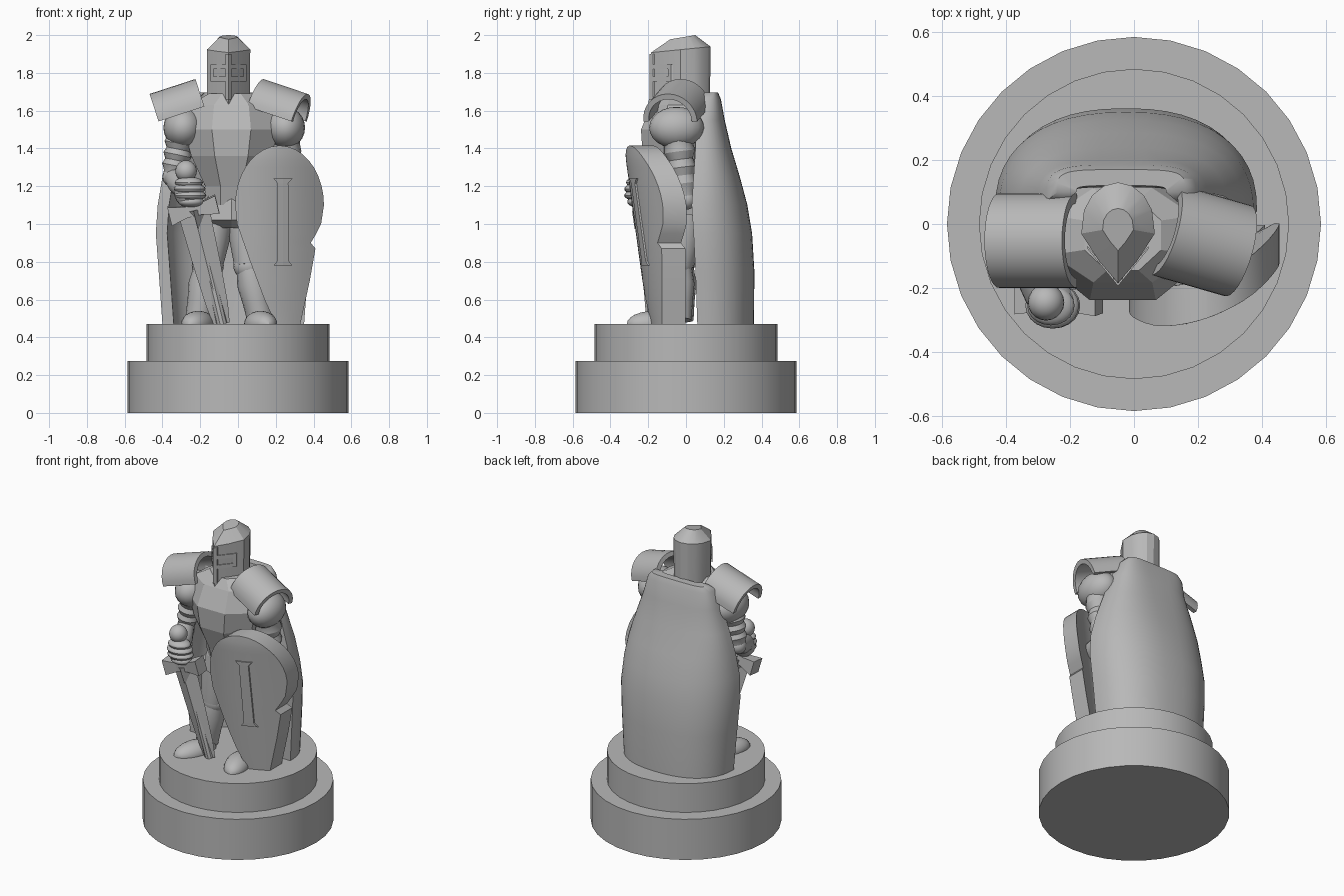
import bpy, bmesh, math
from mathutils import Vector, Matrix

if "Cube" in bpy.data.objects:
    bpy.data.objects.remove(bpy.data.objects["Cube"])

stone = bpy.data.materials.new("stone_grey")
stone.use_nodes = True
GREY = (0.48, 0.48, 0.48, 1)
stone.diffuse_color = GREY
stone.node_tree.nodes["Principled BSDF"].inputs["Base Color"].default_value = GREY


def finish(name, bm, angle=30):
    bmesh.ops.recalc_face_normals(bm, faces=bm.faces[:])
    mesh = bpy.data.meshes.new(name)
    bm.to_mesh(mesh)
    bm.free()
    mesh.materials.append(stone)
    ob = bpy.data.objects.new(name, mesh)
    bpy.context.collection.objects.link(ob)
    if angle:
        bpy.ops.object.select_all(action="DESELECT")
        ob.select_set(True)
        bpy.context.view_layer.objects.active = ob
        bpy.ops.object.shade_smooth_by_angle(angle=math.radians(angle))


def loft(name, rings, matrix=None, angle=30):
    """Skin closed rings of equal length and cap both ends."""
    bm = bmesh.new()
    rows = [[bm.verts.new(p) for p in ring] for ring in rings]
    n = len(rows[0])
    for a, b in zip(rows, rows[1:]):
        for i in range(n):
            j = (i + 1) % n
            bm.faces.new((a[i], a[j], b[j], b[i]))
    bm.faces.new(rows[0])
    bm.faces.new(rows[-1])
    if matrix:
        bmesh.ops.transform(bm, matrix=matrix, verts=bm.verts[:])
    finish(name, bm, angle)


def oval(cx, cy, z, rx, ry, n=16, turn=0.0):
    return [(cx + rx * math.cos(turn + math.tau * i / n),
             cy + ry * math.sin(turn + math.tau * i / n), z) for i in range(n)]


def along(a, b):
    """Frame at a whose z axis points to b, keeping its x axis near world x."""
    z = (Vector(b) - Vector(a)).normalized()
    y = z.cross(Vector((1, 0, 0))).normalized()
    x = y.cross(z)
    rot = Matrix((x, y, z)).transposed().to_4x4()
    return Matrix.Translation(a) @ rot, (Vector(b) - Vector(a)).length


def limb(name, a, b, radii, n=16):
    frame, length = along(a, b)
    last = len(radii) - 1
    loft(name, [oval(0, 0, length * i / last, r, r, n) for i, r in enumerate(radii)], frame)


def ball(name, centre, size, turn=0):
    bm = bmesh.new()
    m = (Matrix.Translation(centre) @ Matrix.Rotation(turn, 4, "Z")
         @ Matrix.Diagonal((*size, 1)))
    bmesh.ops.create_uvsphere(bm, u_segments=20, v_segments=12, radius=1, matrix=m)
    finish(name, bm)


def lerp(table, z):
    """Read a descending table of (z, value) pairs."""
    for (z0, v0), (z1, v1) in zip(table, table[1:]):
        if z >= z1:
            return v0 + (v1 - v0) * (z0 - z) / (z0 - z1)
    return table[-1][1]


# Plinth
for name, r, low, high in (("plinth_base", 0.585, 0, 0.275), ("plinth_step", 0.485, 0.275, 0.47)):
    loft(name, [oval(0, 0, z, r, r, 32) for z in (low, high)], angle=15)

# Faceted torso and hip armour
BX, BY = -0.035, -0.035
body = ((1.1, 0.15, 0.12), (1.2, 0.15, 0.15), (1.36, 0.23, 0.21),
        (1.5, 0.27, 0.22), (1.63, 0.24, 0.16), (1.69, 0.13, 0.12))
loft("breastplate", [oval(BX, BY, z, rx, ry, 8, math.pi / 8) for z, rx, ry in body], angle=0)
hips = ((1.22, 0.14, 0.13), (1.12, 0.18, 0.16), (1.02, 0.19, 0.17), (0.98, 0.13, 0.11))
loft("hip_armour", [oval(BX, 0.0, z, rx, ry, 8) for z, rx, ry in hips], angle=0)

# Helmet: pointed in front, round at the back, faceted crown
HX, HY = -0.05, -0.01


def helm_ring(scale, base, slope):
    pts = [(0, -0.175), (0.06, -0.105), (0.115, -0.02)]
    pts += [(0.115 * math.cos(t), 0.14 * math.sin(t))
            for t in (math.pi * i / 8 for i in range(1, 8))]
    pts += [(-0.115, -0.02), (-0.06, -0.105)]
    return [(HX + x * scale, HY + y * scale, base + slope * y) for x, y in pts]


loft("helmet", [helm_ring(0.98, 1.65, 0.1), helm_ring(1, 1.925, 0.1),
                helm_ring(0.42, 1.99, 0.07)], angle=25)


def visor(name, x0, x1, z0, z1):
    """Thin plate folded over the pointed face."""
    xs = [x0, (x0 + x1) / 2, x1]
    front = [(HX + x, HY - 0.184 + abs(x) * 1.22) for x in xs]
    ring = front + [(x, y + 0.009) for x, y in reversed(front)]
    loft(name, [[(x, y, z) for x, y in ring] for z in (z0, z1)], angle=0)


visor("visor_ridge", -0.016, 0.016, 1.66, 1.9)
visor("visor_upper_bar", -0.095, 0.095, 1.82, 1.845)
visor("visor_lower_bar", -0.095, 0.095, 1.755, 1.78)
for side, s in (("left", 1), ("right", -1)):
    visor(side + "_visor_end", *sorted((s * 0.08, s * 0.095)), 1.755, 1.845)

# Shoulder plates: half tubes sloping down and outward
arc = [math.radians(-2 + 184 * i / 16) for i in range(17)]
tube = [(r * math.cos(t), r * math.sin(t))
        for r, sweep in ((0.148, arc), (0.118, arc[::-1])) for t in sweep]
for side, s, x, yaw in (("left", 1, 0.215, -16), ("right", -1, -0.308, 0)):
    place = (Matrix.Translation((x, -0.052, 1.585)) @ Matrix.Rotation(math.radians(yaw), 4, "Z")
             @ Matrix.Rotation(math.radians(18 * s), 4, "Y"))
    loft(side + "_shoulder_plate", [[(s * e, y, z) for y, z in tube]
                                    for e in (-0.135, 0.12)], place)

# Arms with banded sleeves
band = [0.075, 0.082, 0.065, 0.076, 0.06, 0.07, 0.055, 0.05]
arms = {"left": ((0.25, -0.05, 1.51), (0.26, 0.0, 1.13), (0.2, -0.19, 1.1)),
        "right": ((-0.29, -0.055, 1.51), (-0.345, -0.06, 1.25), (-0.27, -0.25, 1.18))}
for side, (shoulder, elbow, hand) in arms.items():
    ball(side + "_shoulder", shoulder, (0.105, 0.145, 0.11))
    limb(side + "_upper_arm", shoulder, elbow, [0.09, 0.085] + band)
    ball(side + "_elbow", elbow, (0.055, 0.055, 0.055))
    limb(side + "_forearm", elbow, hand, [0.05, 0.065, 0.06])

# Right fist and its finger rolls
grip, tip = Vector((-0.26, -0.245, 1.17)), Vector((-0.085, -0.18, 0.47))
frame, reach = along(grip, tip)
ball("right_fist", grip, (0.078, 0.07, 0.085))
for i, width in enumerate((0.074, 0.084, 0.084, 0.068)):
    ball("finger_%d" % (i + 1), grip + Vector((0.004 * i, -0.01, 0.05 - 0.034 * i)),
         (width, width - 0.012, 0.03))

# Sword standing point down
ball("pommel", grip + Vector((-0.015, 0, 0.11)), (0.057, 0.057, 0.057))
limb("sword_handle", grip + Vector((-0.015, 0, 0.1)), tip, [0.03, 0.03], 10)
blade = ((0.1, 0.085, 0.035), (0.4, 0.072, 0.03), (0.62, 0.058, 0.025), (reach, 0.042, 0.015))
loft("sword_blade", [oval(0, 0, z, w, d, 4) for z, w, d in blade], frame, angle=0)
guard = ((-0.13, 0.05, 0.045), (-0.04, 0.03, 0.035), (0.04, 0.03, 0.035), (0.13, 0.05, 0.045))
loft("sword_guard", [[(x, -d, 0.1 - h), (x, d, 0.1 - h), (x, d, 0.1 + h), (x, -d, 0.1 + h)]
                     for x, h, d in guard], frame, angle=0)
loft("guard_point", [oval(0, 0, 0.1, 0.075, 0.05, 4), oval(0, 0, 0.2, 0.01, 0.045, 4)],
     frame, angle=0)

# Legs, knees and pointed boots
legs = {"left": ((0.05, 0.0, 1.05), (0.06, -0.04, 0.78), (0.12, -0.04, 0.49), 0.3),
        "right": ((-0.13, 0.0, 1.05), (-0.16, -0.03, 0.78), (-0.21, -0.03, 0.49), -0.35)}
for side, (hip, knee, ankle, turn) in legs.items():
    limb(side + "_thigh", hip, knee, [0.11, 0.1, 0.08])
    ball(side + "_knee", knee, (0.085, 0.075, 0.08))
    limb(side + "_greave", knee, ankle, [0.07, 0.085, 0.075, 0.07])
    ball(side + "_boot", Vector(ankle) + Vector((0.0, -0.13, -0.02)), (0.08, 0.15, 0.07), turn)

# Curved leaning shield with an arched top and a chipped edge
left_edge = ((1.1, -0.015), (1.0, -0.005), (0.8, 0.065), (0.6, 0.14), (0.47, 0.2))
right_edge = ((1.1, 0.455), (1.0, 0.44), (0.95, 0.415), (0.9, 0.385),
              (0.87, 0.41), (0.7, 0.38), (0.47, 0.33))


def shield_y(x, z):
    return -0.32 + 0.15 * ((x - 0.08) / 0.36) ** 2 + 0.12 * max(0.0, 1.35 - z) / 0.88


def shield_ring(z, x0, x1):
    xs = [x0 + (x1 - x0) * i / 10 for i in range(11)]
    face = [(x, shield_y(x, z), z) for x in xs]
    return face + [(x, y + 0.125, z) for x, y, z in reversed(face)]


rings = []
for i in range(10):
    t = math.radians(88 - 88 * i / 9)
    half = 0.235 * math.cos(t)
    rings.append(shield_ring(1.1 + 0.315 * math.sin(t), 0.22 - half, 0.22 + half))
for z in (1.0, 0.95, 0.9, 0.87, 0.8, 0.7, 0.6, 0.47):
    rings.append(shield_ring(z, lerp(left_edge, z), lerp(right_edge, z)))
loft("shield", rings)

# Plain raised pillar on the shield
pillar = []
for z, w in ((1.24, 0.05), (1.215, 0.028), (0.805, 0.03), (0.78, 0.05)):
    face = [(0.238 + k * w, shield_y(0.238 + k * w, z) - 0.009, z) for k in (-1, 0, 1)]
    pillar.append(face + [(x, y + 0.0095, z) for x, y, z in reversed(face)])
loft("shield_pillar", pillar, angle=0)

# Cloak: height, centre x, half width, side edge y, back y, corner roundness
cloak = ((1.695, -0.04, 0.2, 0.1, 0.17, 0.45), (1.66, -0.04, 0.235, 0.07, 0.185, 0.5),
         (1.55, -0.035, 0.27, 0.05, 0.205, 0.65), (1.4, -0.035, 0.325, 0.05, 0.24, 0.75),
         (1.25, -0.03, 0.37, 0.04, 0.285, 0.8), (1.1, -0.025, 0.4, 0.03, 0.325, 0.85),
         (0.95, -0.025, 0.41, 0.04, 0.35, 0.85), (0.75, -0.025, 0.395, 0.05, 0.362, 0.85),
         (0.47, -0.025, 0.375, 0.06, 0.36, 0.85))


def cloak_arc(z, cx, half, edge, back, roundness):
    pts = []
    for i in range(25):
        t = math.pi * i / 24
        c, s = math.cos(t), max(0.0, math.sin(t))
        pts.append((cx + half * math.copysign(abs(c) ** roundness, c),
                    edge + (back - edge) * s ** roundness, z))
    return pts


loft("cloak", [cloak_arc(z, cx, w, e, b, r)
               + cloak_arc(z, cx, w - 0.06, e, max(b - 0.07, e + 0.02), r)[::-1]
               for z, cx, w, e, b, r in cloak], angle=50)
